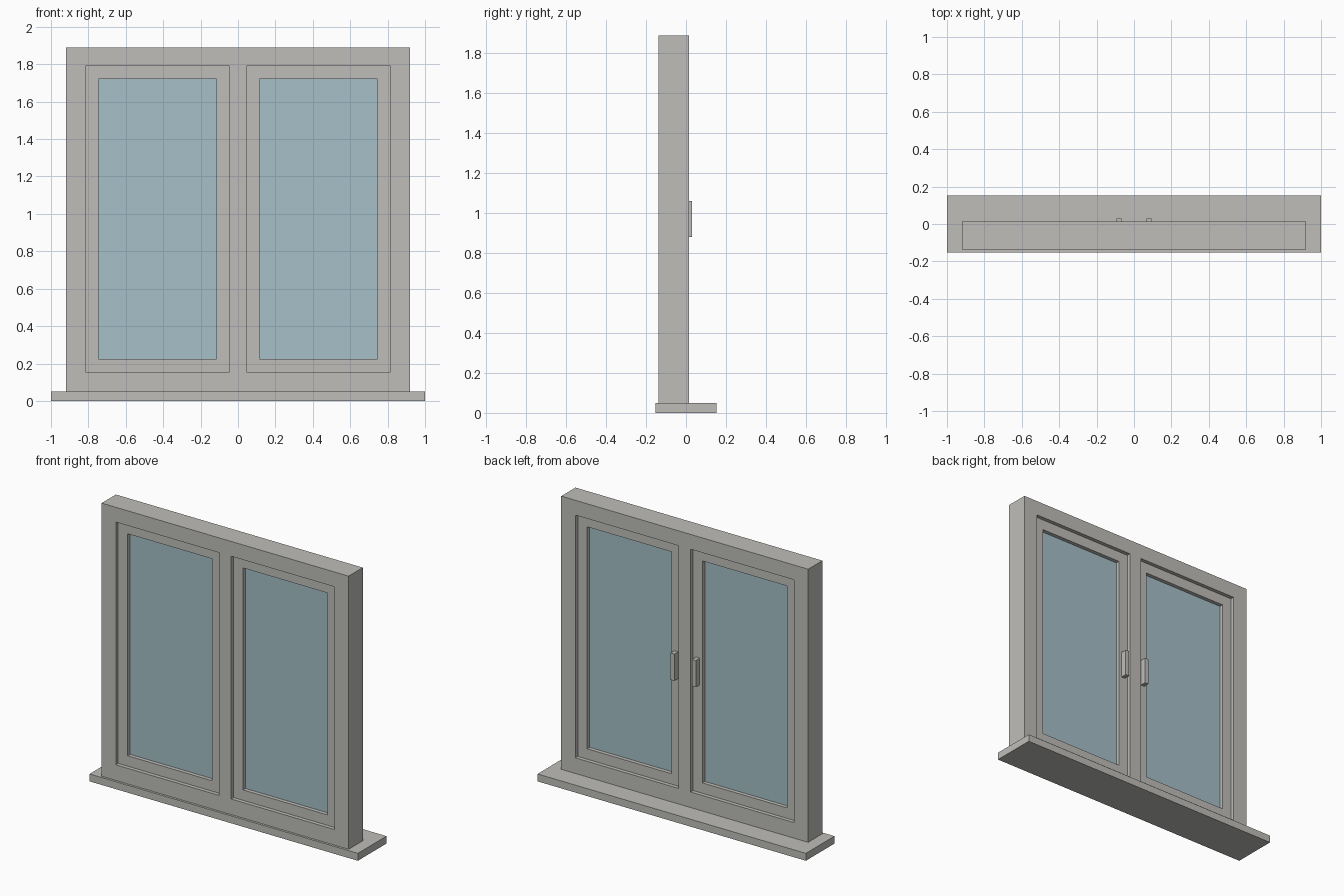
import bpy
import bmesh

default = bpy.data.objects.get("Cube")
if default:
    bpy.data.objects.remove(default, do_unlink=True)


def material(name, rgb):
    mat = bpy.data.materials.new(name)
    mat.use_nodes = True
    color = (*rgb, 1)
    mat.diffuse_color = color
    mat.node_tree.nodes["Principled BSDF"].inputs["Base Color"].default_value = color
    return mat


GREY = material("warm_grey", (0.52, 0.515, 0.49))
GLASS = material("pale_blue_glass", (0.38, 0.53, 0.58))


def panel(name, xs, zs, y0, y1, mat, holes=()):
    """Upright slab on a grid of x and z cuts, leaving out the hole cells."""
    bm = bmesh.new()
    grid = [[bm.verts.new((x, y0, z)) for z in zs] for x in xs]
    for i in range(len(xs) - 1):
        for j in range(len(zs) - 1):
            if (i, j) not in holes:
                bm.faces.new((grid[i][j], grid[i + 1][j],
                              grid[i + 1][j + 1], grid[i][j + 1]))
    # Keep the front faces and extrude a copy to the back
    result = bmesh.ops.extrude_face_region(bm, geom=bm.faces[:], use_keep_orig=True)
    moved = [g for g in result["geom"] if isinstance(g, bmesh.types.BMVert)]
    bmesh.ops.translate(bm, verts=moved, vec=(0, y1 - y0, 0))
    bmesh.ops.recalc_face_normals(bm, faces=bm.faces[:])
    mesh = bpy.data.meshes.new(name)
    bm.to_mesh(mesh)
    bm.free()
    mesh.materials.append(mat)
    obj = bpy.data.objects.new(name, mesh)
    bpy.context.collection.objects.link(obj)
    return obj


# Main dimensions
SILL_TOP, TOP = 0.05, 1.89
FRONT, BACK = -0.137, 0.014
STEP = 0.026                      # each recess, on both sides
open_x, open_z = (0.045, 0.815), (0.155, 1.79)
pane_x, pane_z = (0.115, 0.745), (0.225, 1.72)

# Sill and outer frame with two openings
panel("sill", (-1, 1), (0, SILL_TOP), -0.152, 0.152, GREY)
panel("outer_frame",
      (-0.92, -open_x[1], -open_x[0], open_x[0], open_x[1], 0.92),
      (SILL_TOP, *open_z, TOP), FRONT, BACK, GREY, holes={(1, 1), (3, 1)})

# Sash, glass and handle on each side
for side, sign in (("left", 1), ("right", -1)):
    def span(*values):
        return sorted(sign * v for v in values)

    panel(side + "_sash", span(open_x[0], pane_x[0], pane_x[1], open_x[1]),
          (open_z[0], *pane_z, open_z[1]),
          FRONT + STEP, BACK - STEP, GREY, holes={(1, 1)})
    panel(side + "_glass", span(*pane_x), pane_z,
          FRONT + 2 * STEP, BACK - 2 * STEP, GLASS)
    panel(side + "_handle", span(0.066, 0.094), (0.88, 1.06),
          BACK - STEP, 0.03, GREY)
